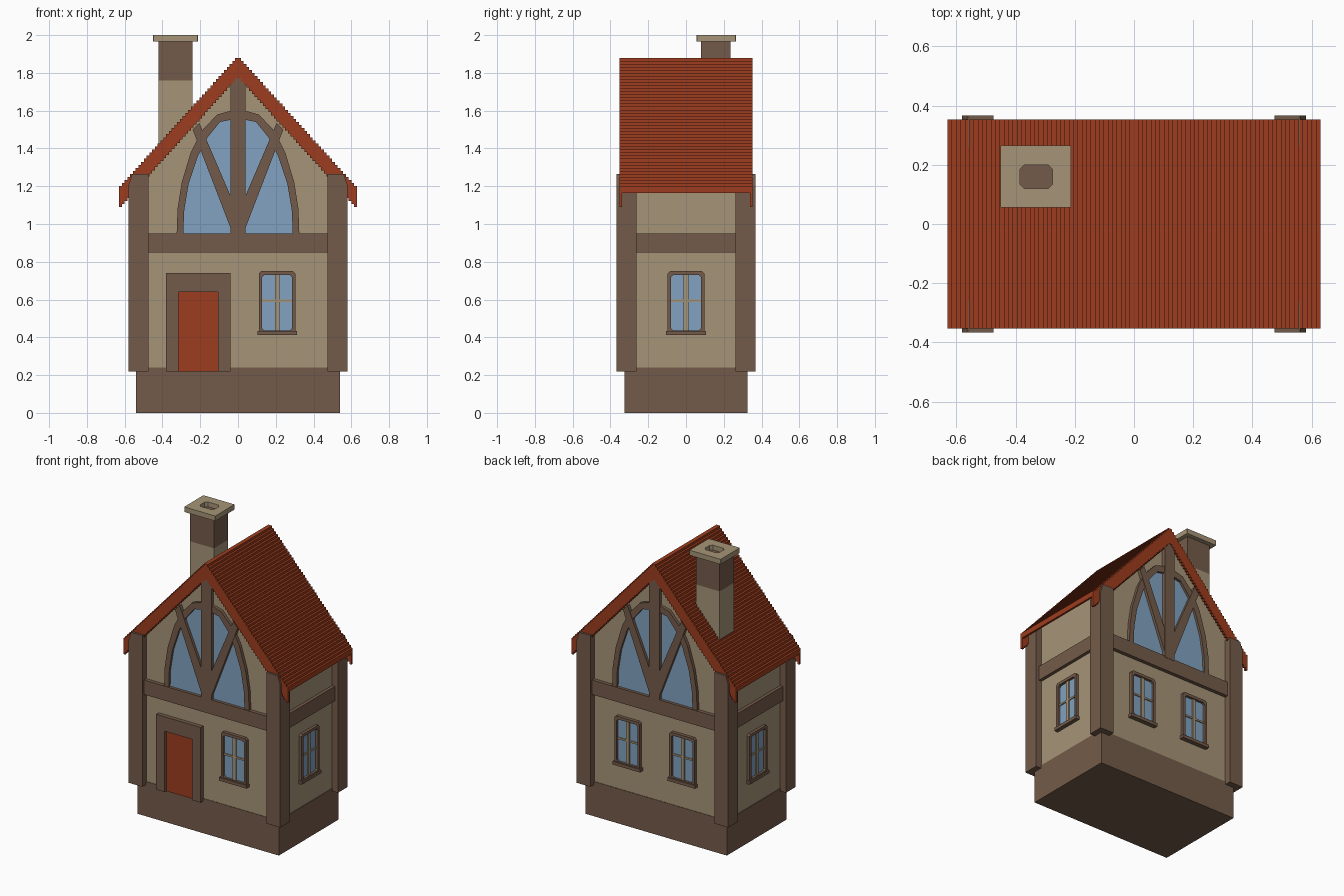
import bpy, bmesh, math
from mathutils import Matrix

cube = bpy.data.objects.get("Cube")
if cube:
    bpy.data.objects.remove(cube, do_unlink=True)


def material(name, rgb):
    m = bpy.data.materials.new(name)
    m.use_nodes = True
    m.diffuse_color = (*rgb, 1)
    m.node_tree.nodes["Principled BSDF"].inputs["Base Color"].default_value = (*rgb, 1)
    return m


PLASTER = material("plaster", (0.38, 0.30, 0.185))
TIMBER = material("timber", (0.175, 0.105, 0.067))
GLASS = material("window_glass", (0.22, 0.36, 0.53))
RED = material("red_tile", (0.34, 0.046, 0.013))


# Frames map (across, up, outward) on a wall to the model; PLAN is seen from above
def wall(turn):
    return Matrix.Rotation(math.radians(turn), 4, 'Z') @ Matrix.Rotation(math.pi / 2, 4, 'X')


FRONT, RIGHT, BACK, LEFT = (wall(a) for a in (0, 90, 180, 270))
PLAN = Matrix.Identity(4)
HALF_W, HALF_D = 0.535, 0.325


def finish(name, bm, frame, mat):
    bm.transform(frame)
    bmesh.ops.recalc_face_normals(bm, faces=bm.faces)
    mesh = bpy.data.meshes.new(name)
    bm.to_mesh(mesh)
    bm.free()
    mesh.materials.append(mat)
    bpy.context.scene.collection.objects.link(bpy.data.objects.new(name, mesh))


def prism(name, pts, d0, d1, mat, frame=FRONT):
    """Extrude a flat outline from depth d0 to d1."""
    bm = bmesh.new()
    low = [bm.verts.new((u, v, d0)) for u, v in pts]
    high = [bm.verts.new((u, v, d1)) for u, v in pts]
    bm.faces.new(low)
    bm.faces.new(high)
    for i in range(len(pts)):
        j = (i + 1) % len(pts)
        bm.faces.new((low[i], low[j], high[j], high[i]))
    finish(name, bm, frame, mat)


def box(name, u0, u1, v0, v1, d0, d1, mat, frame=FRONT):
    prism(name, [(u0, v0), (u1, v0), (u1, v1), (u0, v1)], d0, d1, mat, frame)


def band(name, outer, inner, d0, d1, mat, frame=FRONT, closed=True):
    """Solid band between two matching outlines."""
    bm = bmesh.new()
    rings = [[bm.verts.new((u, v, d)) for u, v in pts]
             for pts, d in ((outer, d0), (outer, d1), (inner, d1), (inner, d0))]
    n = len(outer)
    for i in range(n if closed else n - 1):
        j = (i + 1) % n
        for a, b in zip(rings, rings[1:] + rings[:1]):
            bm.faces.new((a[i], a[j], b[j], b[i]))
    if not closed:
        for i in (0, n - 1):
            bm.faces.new([r[i] for r in rings])
    finish(name, bm, frame, mat)


def clipped(u0, u1, v0, v1, c):
    """Rectangle with clipped corners."""
    return [(u0 + c, v0), (u1 - c, v0), (u1, v0 + c), (u1, v1 - c),
            (u1 - c, v1), (u0 + c, v1), (u0, v1 - c), (u0, v0 + c)]


def mirrored(half):
    """Complete a right-hand outline that runs from the bottom to the centre."""
    return half + [(-u, v) for u, v in reversed(half) if u > 0]


# Foundation and plaster walls with gables
box("foundation", -0.54, 0.54, 0, 0.24, -HALF_D, HALF_D, TIMBER)
prism("walls", mirrored([(HALF_W, 0.24), (HALF_W, 1.26), (0, 1.835)]),
      -HALF_D + 0.003, HALF_D - 0.003, PLASTER)

# Stepped roof and its deeper gable boards
STEPS, EAVE, RIDGE, DROP = 43, 0.63, 1.88, 0.68


def stairs(lower):
    run, rise = EAVE / STEPS, DROP / (STEPS - 1)
    pts = []
    for i in range(STEPS):
        z = RIDGE - lower - i * rise
        pts += [(i * run, z), ((i + 1) * run, z)]
    return pts[1:]


def roof_outline(thick):
    top, under = stairs(0), stairs(thick)
    flip = lambda pts: [(-u, v) for u, v in pts]
    return flip(top[::-1]) + top + under[::-1] + flip(under)


prism("roof", roof_outline(0.037), -0.345, 0.345, RED)
for name, d in (("front_gable_board", 0.338), ("back_gable_board", -0.353)):
    prism(name, roof_outline(0.11), d, d + 0.015, RED)

# Corner posts with clipped tops
for end, frame in (("front", FRONT), ("back", BACK)):
    for side, s in (("a", 1), ("b", -1)):
        pts = [(0.475, 0.22), (0.58, 0.22), (0.58, 1.205), (0.56, 1.265), (0.475, 1.265)]
        prism(f"{end}_corner_post_{side}", [(s * u, v) for u, v in pts],
              0.262, 0.367, TIMBER, frame)

# Beams around the upper floor
for name, frame, half, d in (("front", FRONT, 0.48, HALF_D), ("back", BACK, 0.48, HALF_D),
                             ("right", RIGHT, 0.27, HALF_W), ("left", LEFT, 0.27, HALF_W)):
    box(name + "_floor_beam", -half, half, 0.85, 0.95, d - 0.02, d + 0.022, TIMBER, frame)


# Arched gable window with king post and braces
ARCH_OUT = [(0.325, 0.94), (0.32, 1.08), (0.298, 1.22), (0.25, 1.38), (0.195, 1.49),
            (0.11, 1.58), (0, 1.61)]
ARCH_IN = [(0.29, 0.94), (0.285, 1.07), (0.262, 1.21), (0.212, 1.36), (0.16, 1.46),
           (0.095, 1.54), (0, 1.56)]


def gable_window(end, frame):
    prism(end + "_gable_glass", mirrored(ARCH_IN), HALF_D - 0.006, HALF_D + 0.002, GLASS, frame)
    band(end + "_gable_arch", mirrored(ARCH_OUT), mirrored(ARCH_IN),
         HALF_D - 0.01, HALF_D + 0.018, TIMBER, frame, closed=False)
    box(end + "_king_post", -0.04, 0.04, 0.94, 1.79, HALF_D - 0.01, HALF_D + 0.024, TIMBER, frame)
    for side, s in (("a", 1), ("b", -1)):
        pts = [(0.01, 0.94), (0.04, 0.98), (0.24, 1.5), (0.205, 1.535), (0.01, 1.08)]
        prism(f"{end}_brace_{side}", [(s * u, v) for u, v in pts],
              HALF_D - 0.01, HALF_D + 0.021, TIMBER, frame)


gable_window("front", FRONT)
gable_window("back", BACK)


# Small four-pane windows
def window(name, frame, u, d):
    prism(name + "_glass", clipped(u - 0.085, u + 0.085, 0.43, 0.735, 0.01),
          d - 0.006, d + 0.003, GLASS, frame)
    band(name + "_frame", clipped(u - 0.097, u + 0.097, 0.422, 0.75, 0.012),
         clipped(u - 0.08, u + 0.08, 0.437, 0.73, 0.012), d - 0.01, d + 0.02, TIMBER, frame)
    box(name + "_sill", u - 0.105, u + 0.105, 0.412, 0.434, d - 0.01, d + 0.028, TIMBER, frame)
    box(name + "_mullion", u - 0.012, u + 0.012, 0.435, 0.732, d, d + 0.012, PLASTER, frame)
    box(name + "_crossbar", u - 0.08, u + 0.08, 0.588, 0.6, d, d + 0.01, PLASTER, frame)


window("front_window", FRONT, 0.207, HALF_D)
window("back_window_a", BACK, 0.21, HALF_D)
window("back_window_b", BACK, -0.21, HALF_D)
window("right_window", RIGHT, 0, HALF_W)
window("left_window", LEFT, 0, HALF_W)

# Door and its heavy frame
box("door", -0.32, -0.1, 0.22, 0.645, HALF_D - 0.01, HALF_D + 0.008, RED)
prism("door_frame", [(-0.38, 0.22), (-0.38, 0.74), (-0.04, 0.74), (-0.04, 0.22),
                     (-0.105, 0.22), (-0.105, 0.64), (-0.315, 0.64), (-0.315, 0.22)],
      HALF_D - 0.01, HALF_D + 0.025, TIMBER)

# Chimney with a hollow cap
box("chimney_shaft", -0.422, -0.24, 0.08, 0.235, 1.25, 1.76, PLASTER, PLAN)
box("chimney_top", -0.422, -0.24, 0.08, 0.235, 1.76, 1.967, TIMBER, PLAN)
band("chimney_cap", clipped(-0.45, -0.212, 0.055, 0.265, 0.002),
     clipped(-0.385, -0.275, 0.12, 0.2, 0.015), 1.965, 2.0, PLASTER, PLAN)
